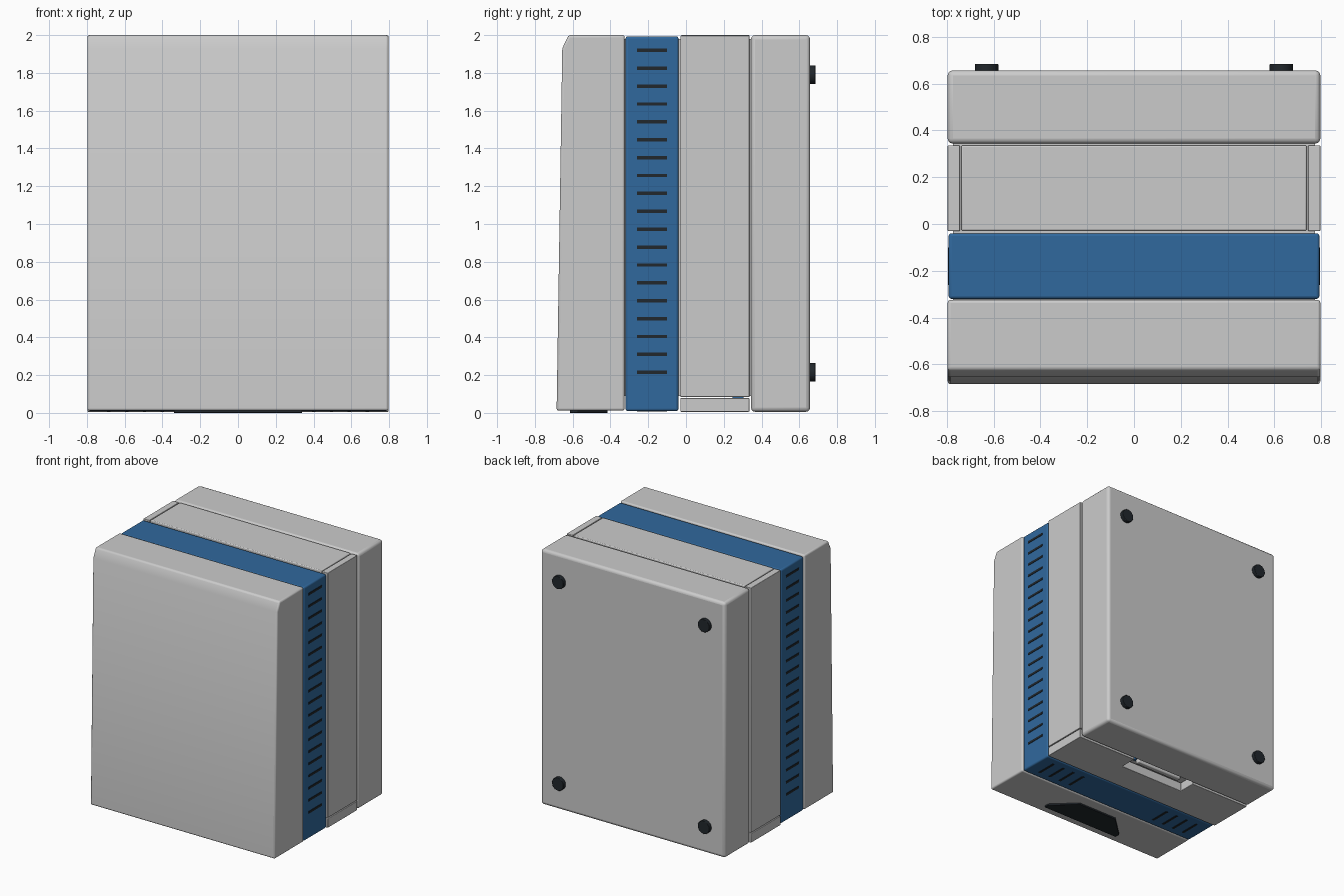
import bpy, bmesh
from mathutils import Vector

if "Cube" in bpy.data.objects:
    bpy.data.objects.remove(bpy.data.objects["Cube"])


def material(name, rgb):
    m = bpy.data.materials.new(name)
    m.diffuse_color = (*rgb, 1)
    m.use_nodes = True
    m.node_tree.nodes["Principled BSDF"].inputs["Base Color"].default_value = m.diffuse_color
    return m


BLUE = material("blue", (0.03, 0.14, 0.34))
DARK = material("dark", (0.015, 0.02, 0.025))


def finish(name, bm, mat=None, bevel=0.0, segments=3):
    bmesh.ops.recalc_face_normals(bm, faces=bm.faces)
    me = bpy.data.meshes.new(name)
    bm.to_mesh(me)
    bm.free()
    ob = bpy.data.objects.new(name, me)
    bpy.context.collection.objects.link(ob)
    if mat:
        me.materials.append(mat)
    if bevel:
        b = ob.modifiers.new("Bevel", 'BEVEL')
        b.width, b.segments, b.limit_method = bevel, segments, 'ANGLE'
    bpy.context.view_layer.objects.active = ob
    ob.select_set(True)
    bpy.ops.object.shade_smooth_by_angle()
    ob.select_set(False)
    return ob


def add_box(bm, x, y, z):
    verts = bmesh.ops.create_cube(bm, size=1)["verts"]
    for v in verts:
        v.co = Vector([(r[0] + r[1]) / 2 + c * (r[1] - r[0])
                       for c, r in zip(v.co, (x, y, z))])


def box(name, x, y, z, **kw):
    bm = bmesh.new()
    add_box(bm, x, y, z)
    return finish(name, bm, **kw)


def prism(name, pts, direction, **kw):
    bm = bmesh.new()
    face = bm.faces.new([bm.verts.new(p) for p in pts])
    out = bmesh.ops.extrude_face_region(bm, geom=[face])
    bmesh.ops.translate(bm, vec=Vector(direction),
                        verts=[v for v in out["geom"] if isinstance(v, bmesh.types.BMVert)])
    return finish(name, bm, **kw)


# Front cover: tapered side profile with a chamfered top edge
profile = [(-0.325, 0.012), (-0.325, 2.0), (-0.622, 2.0), (-0.655, 1.93), (-0.685, 0.012)]
prism("front_cover", [(-0.797, y, z) for y, z in profile], (1.594, 0, 0), bevel=0.012)

# Blue ventilated band
box("blue_band", (-0.793, 0.793), (-0.32, -0.04), (0.01, 1.993), mat=BLUE, bevel=0.012)

# Middle section: central panel, side panels and slotted bottom plate
box("middle_panel", (-0.738, 0.738), (-0.028, 0.336), (0.085, 2.0), bevel=0.006)
for s, side in ((-1, "left"), (1, "right")):
    box(side + "_panel", sorted((s * 0.745, s * 0.797)), (-0.03, 0.336), (0.084, 1.997), bevel=0.004)
plate = [(-0.797, -0.03), (0.797, -0.03), (0.797, 0.336), (0.28, 0.336),
         (0.28, 0.2), (-0.28, 0.2), (-0.28, 0.336), (-0.797, 0.336)]
prism("bottom_plate", [(x, y, 0.006) for x, y in plate], (0, 0, 0.072), bevel=0.004)

# Back shell, and the chassis closing the seams
box("back_shell", (-0.797, 0.797), (0.344, 0.657), (0.006, 2.0), bevel=0.022)
box("inner_chassis", (-0.775, 0.775), (-0.4, 0.45), (0.09, 1.98))

# Connector bar in the bottom recess
box("recess_connector", (-0.2, 0.2), (0.255, 0.295), (0.035, 0.09), bevel=0.008)
box("recess_connector_trim", (-0.215, 0.215), (0.245, 0.305), (0.065, 0.088), mat=BLUE)

# Vent slots on both sides and at both ends of the band's underside
bm = bmesh.new()
for s in (-1, 1):
    for i in range(19):
        z = 0.215 + i * 0.0947
        add_box(bm, sorted((s * 0.78, s * 0.796)), (-0.26, -0.10), (z - 0.009, z + 0.009))
    for i in range(4):
        x = s * (0.4 + i * 0.095)
        add_box(bm, (x - 0.009, x + 0.009), (-0.26, -0.10), (0.007, 0.03))
finish("vent_slots", bm, mat=DARK)

# Display window on the underside of the front cover
window = [(-0.34, -0.615), (0.34, -0.615), (0.34, -0.575), (0.17, -0.415),
          (-0.17, -0.415), (-0.34, -0.575)]
prism("display_window", [(x, y, 0.0) for x, y in window], (0, 0, 0.02), mat=DARK, bevel=0.003)

# Round rubber feet on the back
for x in (-0.63, 0.63):
    for z in (0.215, 1.79):
        bm = bmesh.new()
        bmesh.ops.create_cone(bm, cap_ends=True, segments=32, radius1=0.05, radius2=0.05, depth=0.04)
        for v in bm.verts:
            v.co = Vector((x + v.co.x, 0.665 + v.co.z, z + v.co.y))
        finish("foot", bm, mat=DARK, bevel=0.004)
